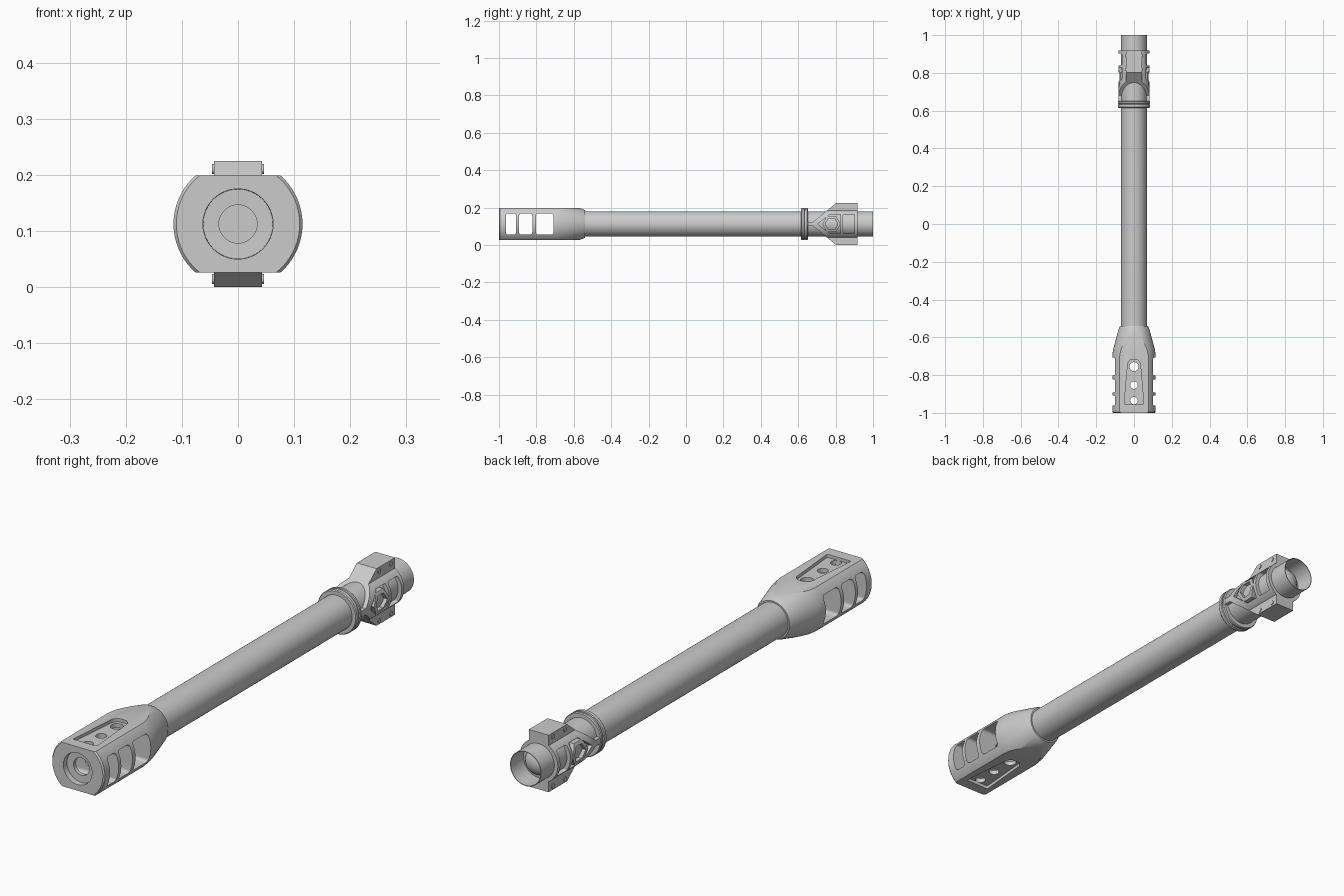
import bpy, bmesh, math
from mathutils import Vector

if "Cube" in bpy.data.objects:
    bpy.data.objects.remove(bpy.data.objects["Cube"])

C = 0.1125   # height of the barrel axis


def finish(name, bm):
    bmesh.ops.recalc_face_normals(bm, faces=bm.faces[:])
    me = bpy.data.meshes.new(name)
    bm.to_mesh(me)
    bm.free()
    ob = bpy.data.objects.new(name, me)
    bpy.context.collection.objects.link(ob)
    return ob


def lathe(name, profile, n=48, loop=False, caps=(True, True)):
    """Spin (radius, y) points around the barrel axis."""
    bm = bmesh.new()
    rings = [[bm.verts.new((r * math.cos(2 * math.pi * i / n), y,
                            C + r * math.sin(2 * math.pi * i / n)))
              for i in range(n)] for r, y in profile]
    pairs = list(zip(rings, rings[1:])) + ([(rings[-1], rings[0])] if loop else [])
    for a, b in pairs:
        for i in range(n):
            j = (i + 1) % n
            bm.faces.new((a[i], a[j], b[j], b[i]))
    if not loop:
        if caps[0]:
            bm.faces.new(rings[0])
        if caps[1]:
            bm.faces.new(rings[-1])
    return finish(name, bm)


def prism(name, pts, lo, hi, axis='x', round_r=0):
    """Extrude an outline along x (points y,z) or along z (points x,y)."""
    def place(p, t):
        return Vector((t, p[0], C + p[1])) if axis == 'x' else Vector((p[0], p[1], C + t))
    bm = bmesh.new()
    a = [bm.verts.new(place(p, lo)) for p in pts]
    b = [bm.verts.new(place(p, hi)) for p in pts]
    bm.faces.new(a)
    bm.faces.new(b)
    for i in range(len(pts)):
        j = (i + 1) % len(pts)
        bm.faces.new((a[i], a[j], b[j], b[i]))
    if round_r:
        edges = [bm.edges.get((u, v)) for u, v in zip(a, b)]
        bmesh.ops.bevel(bm, geom=edges, offset=round_r, segments=4,
                        affect='EDGES', profile=0.5)
    return finish(name, bm)


def rect(y0, y1, h):
    return [(y0, -h), (y1, -h), (y1, h), (y0, h)]


def circle(cx, cy, r, n=20):
    return [(cx + r * math.cos(2 * math.pi * i / n),
             cy + r * math.sin(2 * math.pi * i / n)) for i in range(n)]


def boolean(ob, tool, op='DIFFERENCE'):
    m = ob.modifiers.new('cut', 'BOOLEAN')
    m.operation, m.object, m.solver = op, tool, 'EXACT'
    bpy.context.view_layer.objects.active = ob
    bpy.ops.object.modifier_apply(modifier=m.name)
    bpy.data.objects.remove(tool)


# Muzzle brake: turned body with flattened top and bottom
brake = lathe('muzzle_brake', [(0.110, -1.0), (0.115, -0.994), (0.115, -0.70),
                               (0.111, -0.665), (0.080, -0.552), (0.074, -0.54)], 64)
boolean(brake, prism('flats', rect(-1.1, -0.4, 0.0865), -0.2, 0.2), 'INTERSECT')
# Stepped bore
boolean(brake, lathe('bore', [(0.064, -1.05), (0.062, -0.978), (0.034, -0.977),
                              (0.034, -0.68)], 40))
# Side ports straight through
for y0, y1 in ((-0.962, -0.908), (-0.892, -0.822), (-0.803, -0.708)):
    boolean(brake, prism('port', rect(y0, y1, 0.057), -0.2, 0.2, round_r=0.012))
# Tapered pockets above and below, with vent holes
pocket = [(-0.052, -0.955), (0.052, -0.955), (0.033, -0.735), (0.018, -0.718),
          (-0.018, -0.718), (-0.033, -0.735)]
for lo, hi in ((0.074, 0.12), (-0.12, -0.074)):
    boolean(brake, prism('pocket', pocket, lo, hi, 'z', 0.006))
for y, r in ((-0.935, 0.020), (-0.853, 0.020), (-0.755, 0.024)):
    boolean(brake, prism('vent', circle(0, y, r, 24), -0.2, 0.2, 'z'))

# Barrel tube, open at the back, with a recessed domed plug
barrel = lathe('barrel', [(0.067, -0.60), (0.068, -0.54), (0.068, 1.0), (0.0655, 1.0),
                          (0.0655, 0.92)], caps=(True, False))
plug = lathe('rear_plug', [(0.066, 0.92), (0.052, 0.922), (0.048, 0.935),
                           (0.036, 0.948), (0.018, 0.956), (0.003, 0.958)])

# Grooved collar
collar = lathe('collar', [(0.066, 0.615), (0.083, 0.615), (0.086, 0.619), (0.086, 0.632),
                          (0.082, 0.634), (0.082, 0.638), (0.086, 0.640),
                          (0.086, 0.648), (0.083, 0.652), (0.066, 0.652)], loop=True)

# Rear sleeve: cylinder and block trimmed to an arrow-shaped side profile
sleeve = lathe('rear_sleeve', [(0.083, 0.60), (0.083, 0.922)], 64)
block = [(-0.043, 0.65), (0.043, 0.65), (0.043, 0.922), (-0.043, 0.922)]
boolean(sleeve, prism('block', block, -0.1125, 0.1125, 'z'), 'UNION')
half = [(0.645, 0.012), (0.680, 0.012), (0.803, 0.1125), (0.815, 0.114), (0.918, 0.114)]
arrow = half + [(y, -z) for y, z in reversed(half)]
boolean(sleeve, prism('arrow', arrow, -0.2, 0.2), 'INTERSECT')
boolean(sleeve, lathe('sleeve_bore', [(0.0665, 0.5), (0.0665, 1.1)]))
# Truss openings on both sides
front_win = prism('front_window', [(0.704, 0), (0.768, -0.052), (0.825, -0.052),
                                   (0.825, 0.052), (0.768, 0.052)], -0.2, 0.2)
boolean(front_win, prism('lozenge', circle(0.778, 0, 0.049, 6), -0.3, 0.3))
boolean(sleeve, front_win)
boolean(sleeve, prism('lozenge_hole', circle(0.778, 0, 0.034, 6), -0.2, 0.2))
boolean(sleeve, prism('rear_window', rect(0.840, 0.902, 0.052), -0.2, 0.2, round_r=0.007))

# Clamp bolts on the block cheeks
bolts = []
for s in (-1, 1):
    for y in (0.818, 0.892):
        for z in (-0.098, 0.098):
            bolts.append(prism('clamp_bolt', circle(y, z, 0.009, 12),
                               *sorted((s * 0.040, s * 0.046))))

# Soft chamfer and smooth shading
bpy.ops.object.select_all(action='DESELECT')
for ob in [brake, barrel, plug, collar, sleeve] + bolts:
    ob.select_set(True)
bpy.context.view_layer.objects.active = brake
bpy.ops.object.shade_smooth_by_angle(angle=math.radians(30))
